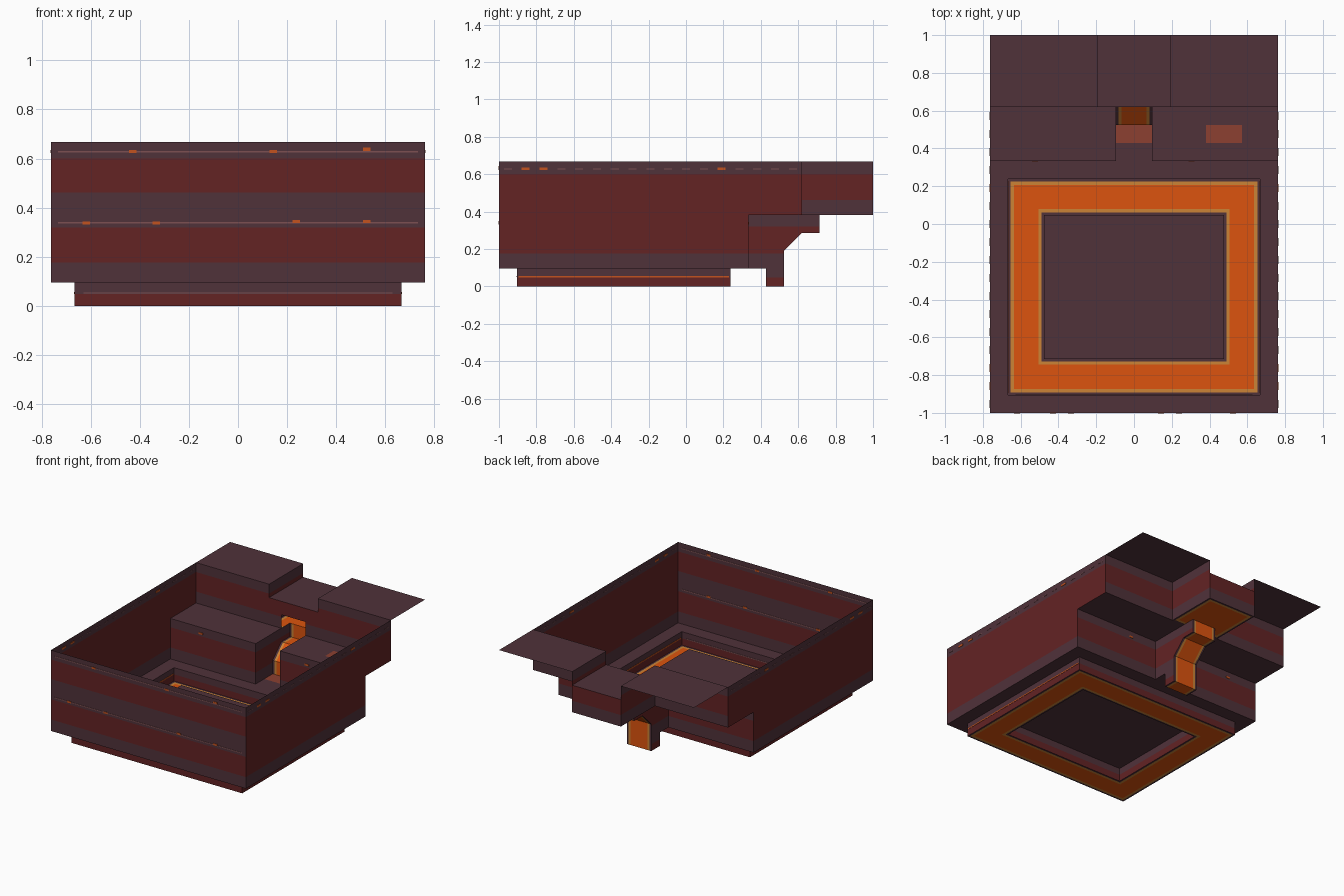
import bpy, bmesh
from mathutils import Vector

if "Cube" in bpy.data.objects:
    bpy.data.objects.remove(bpy.data.objects["Cube"])

U = 2 / 21  # one building block; all sizes below are in blocks


def srgb(h):
    c = [int(h[i:i + 2], 16) / 255 for i in (0, 2, 4)]
    return [v / 12.92 if v <= 0.04045 else ((v + 0.055) / 1.055) ** 2.4 for v in c] + [1]


COLOURS = [("dusky purple stone", "50323a"), ("dark red brick", "632324"),
           ("lava orange", "dc540e"), ("lava edge tan", "cc8436"),
           ("rusty plate", "8c4031"), ("mauve seam", "7d5052"), ("ember orange", "c4521e")]
PURPLE, RED, LAVA, TAN, RUST, SEAM, EMBER = range(7)
MATS = []
for cname, hexa in COLOURS:
    m = bpy.data.materials.new(cname)
    m.diffuse_color = srgb(hexa)
    m.use_nodes = True
    m.node_tree.nodes["Principled BSDF"].inputs["Base Color"].default_value = m.diffuse_color
    MATS.append(m)


def finish(name, bm):
    bmesh.ops.scale(bm, vec=Vector((U, U, U)), verts=bm.verts)
    me = bpy.data.meshes.new(name)
    bm.to_mesh(me)
    bm.free()
    for m in MATS:
        me.materials.append(m)
    ob = bpy.data.objects.new(name, me)
    bpy.context.collection.objects.link(ob)
    return ob


def face(bm, pts, mat=PURPLE):
    f = bm.faces.new([bm.verts.new(p) for p in pts])
    f.material_index = mat


CUTS = (0.5, 1, 1.85, 3.35, 4.85, 6.3)   # purple/red courses by height
SIDE_CUTS = (1.85, 6.3)                   # long walls: one tall red course


def banded(name, polys, cuts=CUTS):
    """Wall polygons cut at the course heights and coloured by height."""
    bm = bmesh.new()
    for p in polys:
        face(bm, p)
    for z in cuts:
        bmesh.ops.bisect_plane(bm, geom=bm.verts[:] + bm.edges[:] + bm.faces[:],
                               plane_co=(0, 0, z), plane_no=(0, 0, 1))
    for f in bm.faces:
        z = f.calc_center_median().z
        if cuts == SIDE_CUTS:
            red = 1.85 < z < 6.3
        else:
            red = z < 0.5 or 1.85 < z < 3.35 or 4.85 < z < 6.3
        f.material_index = RED if red else PURPLE
    return finish(name, bm)


def wx(x0, x1, y, z0, z1):
    return [(x0, y, z0), (x1, y, z0), (x1, y, z1), (x0, y, z1)]


def wy(x, y0, y1, z0, z1):
    return [(x, y0, z0), (x, y1, z0), (x, y1, z1), (x, y0, z1)]


def grid(name, xs, ys, z, rule):
    """Horizontal sheet of cells; rule(x, y) gives a material or None for a hole."""
    bm = bmesh.new()
    xs, ys = sorted(set(xs)), sorted(set(ys))
    for a, b in zip(xs, xs[1:]):
        for c, d in zip(ys, ys[1:]):
            mat = rule((a + b) / 2, (c + d) / 2)
            if mat is not None:
                face(bm, [(a, c, z), (b, c, z), (b, d, z), (a, d, z)], mat)
    return finish(name, bm)


def holed(name, outer, hole, z):
    x0, x1, y0, y1 = hole
    return grid(name, (outer[0], x0, x1, outer[1]), (outer[2], y0, y1, outer[3]), z,
                lambda x, y: None if x0 < x < x1 and y0 < y < y1 else PURPLE)


def pool(name, outer, hole, z, rim_at_hole):
    """Lava sheet with a tan rim and a stone margin."""
    ox0, ox1, oy0, oy1 = outer
    hx0, hx1, hy0, hy1 = hole
    e = (0, 0.14, 0.32)
    xs = [v for k in e for v in (ox0 + k, ox1 - k, hx0 - k, hx1 + k)]
    ys = [v for k in e for v in (oy0 + k, oy1 - k, hy0 - k, hy1 + k)]
    ys = [v for v in ys if oy0 <= v <= oy1]

    def rule(x, y):
        dh = max(hx0 - x, x - hx1, hy0 - y, y - hy1)
        if dh < 0:
            return None
        d = min(x - ox0, ox1 - x, y - oy0, oy1 - y)
        if rim_at_hole:
            d = min(d, dh)
        return PURPLE if d < 0.14 else TAN if d < 0.32 else LAVA
    return grid(name, xs, ys, z, rule)


MOAT = (-7, 7, -9.5, 2.5)
ISLE = (-5, 5, -7.5, 0.5)

# Floor, moat and island
holed("room_floor", (-8, 8, -10.5, 3.5), MOAT, 1)
grid("notch_floor", (-1, 1), (3.5, 4.5), 1, lambda x, y: PURPLE)
pool("moat_lava", MOAT, ISLE, 0, True)
grid("island_top", ISLE[:2], ISLE[2:], 1, lambda x, y: PURPLE)
for name, (x0, x1, y0, y1) in (("moat_wall", MOAT), ("island_wall", ISLE)):
    banded(name, [wx(x0, x1, y0, 0, 1), wx(x0, x1, y1, 0, 1),
                  wy(x0, y0, y1, 0, 1), wy(x1, y0, y1, 0, 1)])

# Room walls: the long sides step up over the ledge
banded("front_wall", [wx(-8, 8, -10.5, 1, 7)])
banded("side_walls", [[(x, -10.5, 1), (x, 3.5, 1), (x, 3.5, 4), (x, 6.5, 4),
                       (x, 6.5, 7), (x, -10.5, 7)] for x in (-8, 8)], SIDE_CUTS)

# Ledge, riser, back wall and upper deck, mirrored left and right
riser, back = [], [wx(-1, 1, 6.5, 5, 6)]
for s, side in ((-1, "left"), (1, "right")):
    riser.append(wx(s, 8 * s, 3.5, 1, 4))
    back += [wx(2 * s, 8 * s, 6.5, 4, 7), wx(s, 2 * s, 6.5, 4, 6)]
    grid(side + "_ledge", (s, 8 * s), (3.5, 6.5), 4, lambda x, y: PURPLE)
    grid(side + "_deck", (2 * s, 8 * s), (6.5, 10.5), 7, lambda x, y: PURPLE)
banded("ledge_riser", riser)
banded("back_wall", back)

# Lava spring chamber behind the back wall
banded("spring_walls", [wy(-2, 6.5, 10.5, 4, 7), wy(2, 6.5, 10.5, 4, 7),
                        wx(-2, 2, 10.5, 4, 6)])
grid("spring_roof", (-2, 2), (6.5, 10.5), 6, lambda x, y: PURPLE)
pool("spring_lava", (-2, 2, 6.5, 10.5), (-1, 1, 6.5, 7.5), 4, False)

# Lava chute: profile swept across its width, with side walls
chute = [(4.5, 0), (5.5, 0), (5.5, 2), (6.5, 3), (7.5, 3), (7.5, 4)]
bm = bmesh.new()
strips = [(-1, -.86, PURPLE), (-.86, -.7, TAN), (-.7, .7, LAVA), (.7, .86, TAN), (.86, 1, PURPLE)]
for (ya, za), (yb, zb) in zip(chute, chute[1:]):
    for a, b, mat in strips:
        face(bm, [(a, ya, za), (b, ya, za), (b, yb, zb), (a, yb, zb)], mat)
finish("chute_lava", bm)
outline = chute + [(3.5, 4), (3.5, 1), (4.5, 1)]
banded("chute_sides", [[(x, y, z) for y, z in outline] for x in (-1, 1)]
       + [wx(-1, 1, 4.5, 0, 1)])

# Rusty plates over the chute pit and on the right ledge
grid("pit_plate", (-1, 1), (4.5, 5.5), 1, lambda x, y: RUST)
grid("ledge_plate", (4, 6), (4.5, 5.5), 4.04, lambda x, y: RUST)
grid("ledge_hatch", (6, 7), (4.5, 5.5), 4.04, lambda x, y: PURPLE)


# Thin seams and ember chips set through the walls
def chips(name, boxes):
    bm = bmesh.new()
    for (cx, cy, cz), size, mat in boxes:
        r = bmesh.ops.create_cube(bm, size=1)
        bmesh.ops.scale(bm, vec=Vector(size), verts=r["verts"])
        bmesh.ops.translate(bm, vec=Vector((cx, cy, cz)), verts=r["verts"])
        for f in {f for v in r["verts"] for f in v.link_faces}:
            f.material_index = mat
    finish(name, bm)


T = 0.04
front = [((0, -10.5, z), (15.4, T, 0.07), SEAM) for z in (3.55, 6.6)]
front += [((0, -9.5, 0.55), (13.2, T, 0.06), SEAM)]
for x, z in ((-4.5, 6.6), (1.5, 6.6), (5.5, 6.7), (-6.5, 3.55), (-3.5, 3.55), (2.5, 3.6), (5.5, 3.6)):
    front.append(((x, -10.5, z), (0.32, T * 1.5, 0.13), EMBER))
chips("front_wall_chips", front)
chips("riser_chips", [((x, 3.5, 3.55), (0.32, T * 1.5, 0.13), EMBER) for x in (-5.5, 3.2)])
sides = []
for x in (-8, 8):
    sides += [((x, y, 6.6), (T, 0.45, 0.05), SEAM) for y in range(-10, 7)]
    sides += [((x, y, 6.6), (T * 1.5, 0.45, 0.13), EMBER) for y in (-9, -8, 2)]
    sides.append(((x * 7 / 8, -3.5, 0.55), (T, 11.8, 0.08), EMBER))
chips("side_wall_chips", sides)
